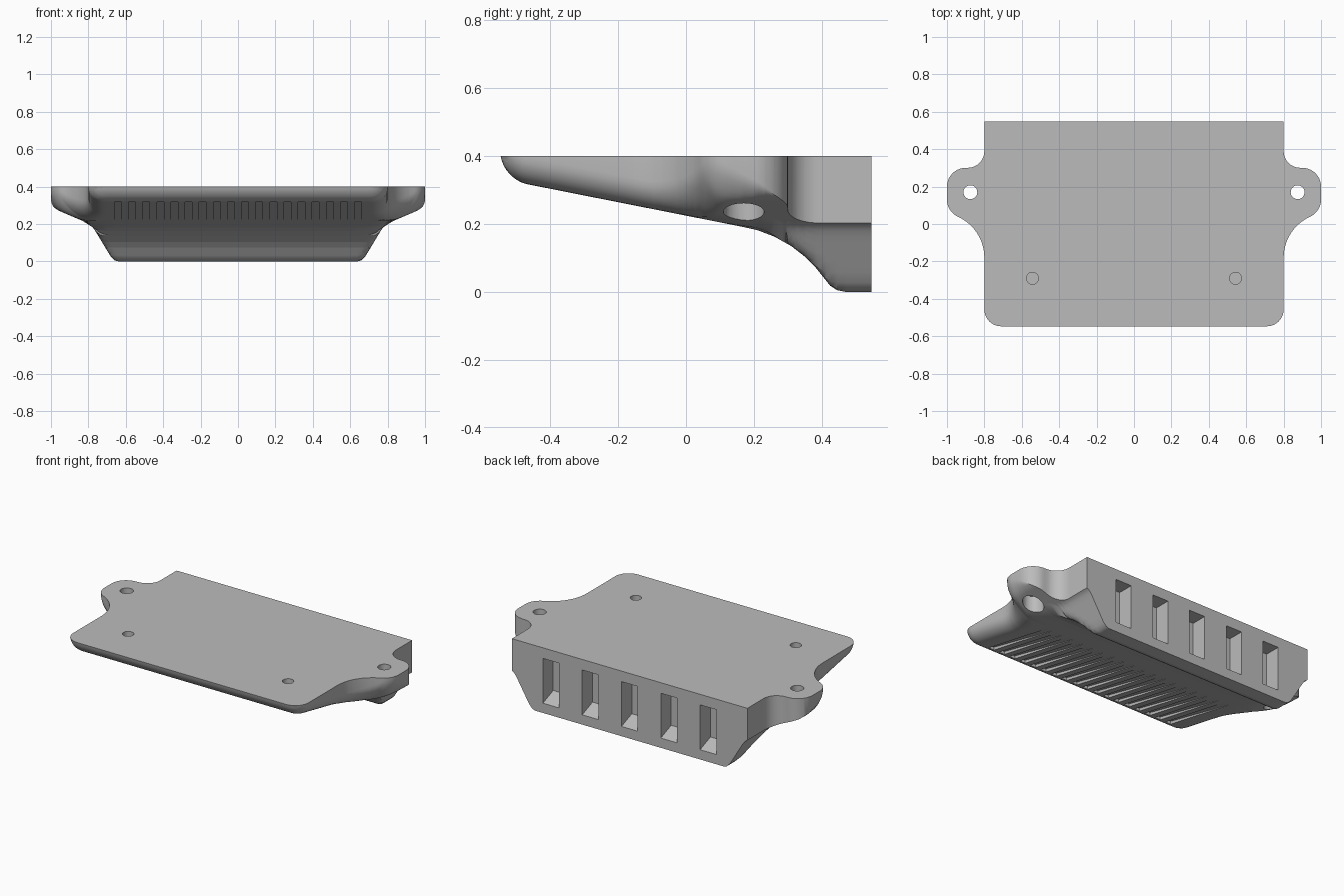
import bpy, bmesh, math
from mathutils import Vector

if "Cube" in bpy.data.objects:
    bpy.data.objects.remove(bpy.data.objects["Cube"])

TOP, BACK, FRONT = 0.4, 0.547, -0.547


def arc(cx, cy, r, a0, a1, n=10):
    angles = [math.radians(a0 + (a1 - a0) * i / n) for i in range(n + 1)]
    return [Vector((cx + r * math.cos(a), cy + r * math.sin(a))) for a in angles]


def lerp(points, t):
    for (a, u), (b, v) in zip(points, points[1:]):
        if t <= b:
            return u + (v - u) * max(t - a, 0) / max(b - a, 1e-9)
    return points[-1][1]


# Half outline of the plate, from front to back, with the mounting ear
outline = (arc(0.71, -0.457, 0.09, -90, 0) + arc(1.04, -0.18, 0.24, 180, 114.3)
           + arc(0.9, 0.13, 0.1, -65.7, 0) + arc(0.9, 0.2, 0.1, 0, 90)
           + arc(0.89, 0.39, 0.09, 270, 180) + [Vector((0.8, BACK))])
rim = [Vector((0, FRONT))] + outline
width = [(p.y, p.x) for p in outline]

# Underside profile along the depth, and flank profile across the width
keel = [(FRONT, 0.333), (0.16, 0.193), (0.21, 0.182), (0.26, 0.163), (0.31, 0.135),
        (0.35, 0.104), (0.38, 0.074), (0.405, 0.043), (0.425, 0.018), (0.445, 0.005),
        (0.47, 0), (BACK, 0)]
flank = [(0, -0.1), (0.605, -0.1), (0.77, 0.175), (0.785, 0.193), (0.8, 0.203),
         (0.96, 0.272), (1, 0.3)]
fillet = [(-0.1, 0.08), (0.05, 0.11), (0.26, 0.0001)]


def rim_distance(p):
    best = 9
    for a, b in zip(rim, rim[1:]):
        e = b - a
        t = min(max((p - a).dot(e) / max(e.length_squared, 1e-12), 0), 1)
        best = min(best, (p - a - e * t).length)
    return best


def underside(x, y):
    a, b = lerp(keel, y), lerp(flank, abs(x))
    k = 0.04
    z = max(a, b) + max(k - abs(a - b), 0) ** 2 / (4 * k)
    r = lerp(fillet, y)
    d = min(rim_distance(Vector((abs(x), y))), r)
    return min(z + r - math.sqrt(max(r * r - (r - d) ** 2, 0)), TOP - 0.001)


# Body: lofted underside, vertical walls, flat top and back
ys = sorted([p.y for p in outline] + [y for y, z in keel]
            + [FRONT + 0.03 * i for i in range(1, 36)])
rows = [ys[0]]
for y in ys:
    if y - rows[-1] > 0.0008:
        rows.append(y)
rows[-1] = BACK
insets = [0, 0.002, 0.007, 0.015, 0.025, 0.037, 0.05, 0.065, 0.08, 0.1, 0.12, 0.14]
core = 24

bm = bmesh.new()
grid, lid = [], []
for y in rows:
    w = lerp(width, y)
    inner = w - 0.16
    xs = ([-w + i for i in insets] + [inner * (2 * i / core - 1) for i in range(core + 1)]
          + [w - i for i in reversed(insets)])
    grid.append([bm.verts.new((x, y, underside(x, y))) for x in xs])
    lid.append([bm.verts.new((x, y, TOP)) if y in (rows[0], rows[-1]) or i in (0, len(xs) - 1)
                else None for i, x in enumerate(xs)])
for g0, g1, l0, l1 in zip(grid, grid[1:], lid, lid[1:]):
    for i in range(len(g0) - 1):
        bm.faces.new((g0[i], g1[i], g1[i + 1], g0[i + 1]))
    for i in (0, -1):
        bm.faces.new((g0[i], g1[i], l1[i], l0[i]))
front_g, front_l = grid[0], lid[0]
for i in range(len(front_g) - 1):
    bm.faces.new((front_g[i], front_g[i + 1], front_l[i + 1], front_l[i]))
bm.faces.new(grid[-1] + lid[-1][::-1])
bm.faces.new(front_l + [r[-1] for r in lid[1:-1]] + lid[-1][::-1]
             + [r[0] for r in lid[-2:0:-1]])
bmesh.ops.recalc_face_normals(bm, faces=bm.faces[:])

grey = bpy.data.materials.new("light grey")
grey.use_nodes = True
grey.diffuse_color = (0.5, 0.5, 0.5, 1)
grey.node_tree.nodes["Principled BSDF"].inputs["Base Color"].default_value = (0.5, 0.5, 0.5, 1)


def to_object(name, mesh_bm):
    mesh = bpy.data.meshes.new(name)
    mesh_bm.to_mesh(mesh)
    mesh_bm.free()
    mesh.materials.append(grey)
    ob = bpy.data.objects.new(name, mesh)
    bpy.context.collection.objects.link(ob)
    return ob


body = to_object("tray_body", bm)
bpy.context.view_layer.objects.active = body
body.select_set(True)


def cut(name, cutter_bm):
    bmesh.ops.recalc_face_normals(cutter_bm, faces=cutter_bm.faces[:])
    cutter = to_object(name, cutter_bm)
    cutter.hide_render = True
    mod = body.modifiers.new(name, 'BOOLEAN')
    mod.operation, mod.solver, mod.object = 'DIFFERENCE', 'EXACT', cutter
    bpy.ops.object.modifier_apply(modifier=name)
    bpy.data.objects.remove(cutter)


def side_prisms(profile, centres, w):
    out = bmesh.new()
    for c in centres:
        a, b = [[out.verts.new((c + s * w / 2, y, z)) for y, z in profile] for s in (-1, 1)]
        out.faces.new(a)
        out.faces.new(b)
        for i in range(len(a)):
            out.faces.new((a[i], a[i - 1], b[i - 1], b[i]))
    return out


def cylinders(x, y, r, z0, z1):
    out = bmesh.new()
    for s in (-1, 1):
        made = bmesh.ops.create_cone(out, cap_ends=True, segments=32, radius1=r,
                                     radius2=r, depth=z1 - z0)
        bmesh.ops.translate(out, verts=made["verts"], vec=(s * x, y, (z0 + z1) / 2))
    return out


# Screw holes, blind holes, rear pockets and grip grooves
cut("ear_holes", cylinders(0.875, 0.17, 0.037, 0.1, 0.5))
cut("ear_counterbores", cylinders(0.875, 0.17, 0.06, 0.1, 0.32))
cut("blind_holes", cylinders(0.543, -0.29, 0.032, 0.32, 0.5))
cut("rear_pockets", side_prisms([(0.6, 0.06), (BACK, 0.06), (0.447, 0.1), (0.447, 0.335),
                                 (0.6, 0.335)], [0.267 * i for i in range(-2, 3)], 0.11))
cut("grip_grooves", side_prisms([(-0.47, 0.1), (-0.47, lerp(keel, -0.47) + 0.018),
                                 (0.03, lerp(keel, 0.03) + 0.001), (0.03, 0.1)],
                                [0.0755 * (i - 8.5) for i in range(18)], 0.0375))

bpy.ops.object.shade_smooth_by_angle(angle=math.radians(30))
